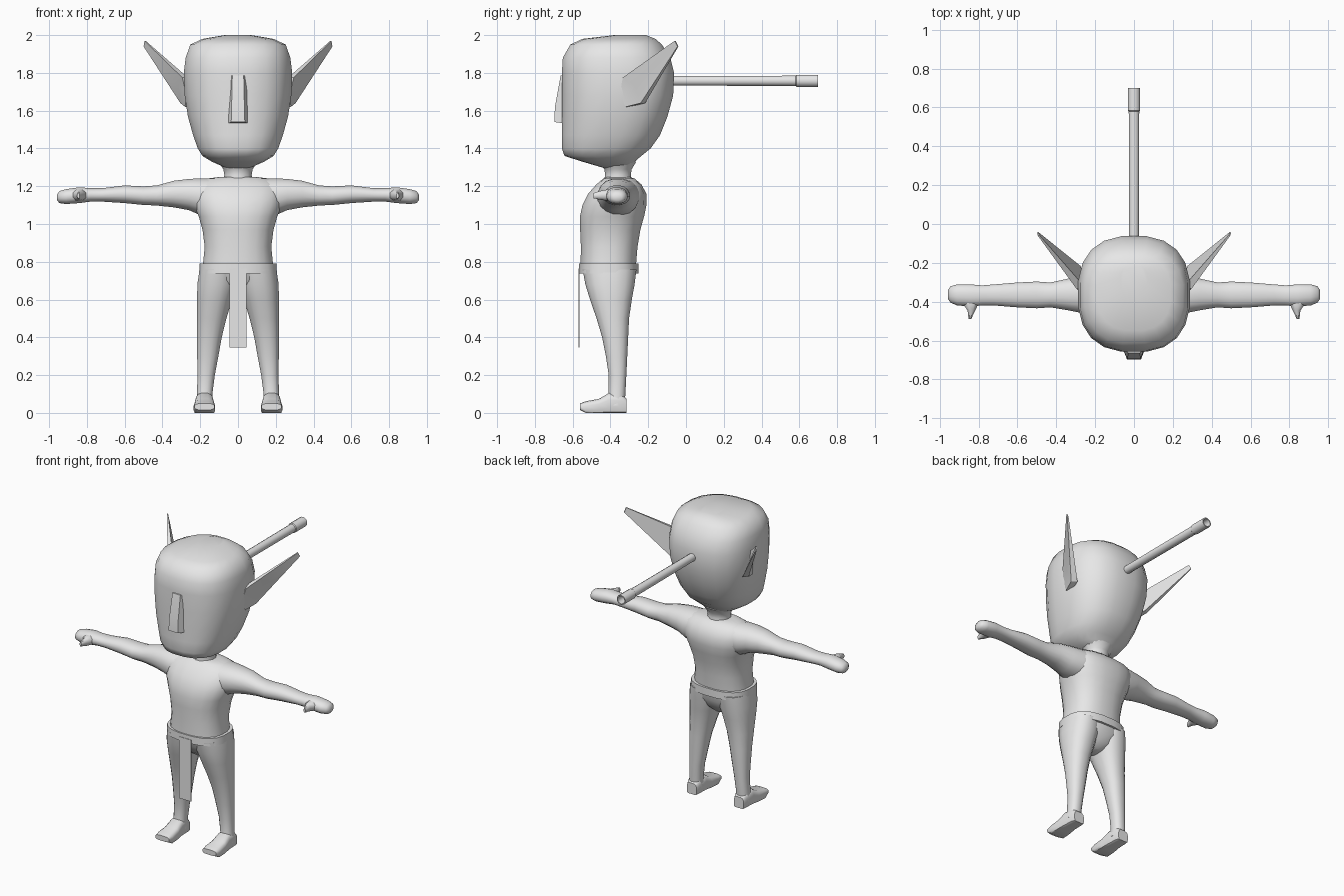
import bpy, bmesh, math
from mathutils import Vector

grey = bpy.data.materials.new("plain_grey")
grey.diffuse_color = (0.8, 0.8, 0.8, 1)


def finish(name, bm, angle=45):
    bmesh.ops.recalc_face_normals(bm, faces=bm.faces[:])
    me = bpy.data.meshes.new(name)
    bm.to_mesh(me)
    bm.free()
    ob = bpy.data.objects.new(name, me)
    bpy.context.collection.objects.link(ob)
    me.materials.append(grey)
    bpy.ops.object.select_all(action='DESELECT')
    ob.select_set(True)
    bpy.context.view_layer.objects.active = ob
    bpy.ops.object.shade_smooth_by_angle(angle=math.radians(angle))
    return ob


def loft(name, axis, sections, seg=16, power=2.0, side=1, angle=45):
    """Skin rounded rings; section = (position on axis, a0, a1, b0, b1)."""
    bm = bmesh.new()
    rings = []
    for t, a0, a1, b0, b1 in sections:
        ring = []
        for i in range(seg):
            th = 2 * math.pi * (i + 0.5) / seg
            c, s = math.cos(th), math.sin(th)
            a = (a0 + a1) / 2 + (a1 - a0) / 2 * math.copysign(abs(c) ** (2 / power), c)
            b = (b0 + b1) / 2 + (b1 - b0) / 2 * math.copysign(abs(s) ** (2 / power), s)
            p = {'x': (t, a, b), 'y': (a, t, b), 'z': (a, b, t)}[axis]
            ring.append(bm.verts.new((p[0] * side, p[1], max(p[2], 0))))
        rings.append(ring)
    for r, q in zip(rings, rings[1:]):
        for i in range(seg):
            j = (i + 1) % seg
            bm.faces.new((r[i], r[j], q[j], q[i]))
    bm.faces.new(rings[0])
    bm.faces.new(rings[-1])
    return finish(name, bm, angle)


def upright(name, rows, **kw):
    """Loft symmetric in x: row = (z, half width, front y, back y)."""
    return loft(name, 'z', [(z, -w, w, f, b) for z, w, f, b in rows], **kw)


# Head, neck, torso and belt
upright("head", [
    (1.295, .06, -.43, -.30), (1.33, .14, -.55, -.27), (1.36, .19, -.645, -.235),
    (1.40, .215, -.66, -.185), (1.47, .24, -.66, -.135), (1.57, .268, -.66, -.095),
    (1.68, .285, -.66, -.065), (1.80, .29, -.66, -.06), (1.88, .28, -.655, -.08),
    (1.95, .255, -.615, -.125), (1.98, .19, -.55, -.16), (2.0, .07, -.38, -.21)],
    seg=20, power=2.5, angle=60)
upright("neck", [(1.22, .08, -.44, -.28), (1.26, .075, -.43, -.29),
                 (1.29, .08, -.435, -.285), (1.33, .11, -.46, -.26)], seg=12)
upright("torso", [
    (.76, .19, -.56, -.265), (.88, .178, -.558, -.255), (.97, .19, -.562, -.24),
    (1.04, .21, -.563, -.22), (1.10, .235, -.55, -.208), (1.16, .24, -.52, -.208),
    (1.21, .225, -.475, -.235), (1.24, .17, -.44, -.27), (1.25, .09, -.42, -.30)],
    seg=20, power=2.4, angle=60)
upright("belt", [(.738, .208, -.568, -.25), (.79, .205, -.568, -.25)], seg=20, power=2.6)
upright("hips", [(.60, .03, -.44, -.34), (.64, .12, -.49, -.30),
                 (.70, .19, -.53, -.27), (.76, .195, -.55, -.26)], power=2.4)

# Hanging cloth strip
bm = bmesh.new()
bmesh.ops.create_cube(bm, size=1)
for v in bm.verts:
    v.co = (v.co.x * .09, v.co.y * .005 - .567, v.co.z * .42 + .555)
finish("front_cloth", bm)

# Nose wedge: wide base, narrow raised ridge
bm = bmesh.new()
base = [bm.verts.new(p) for p in
        ((-.062, -.63, 1.53), (.062, -.63, 1.53), (.055, -.63, 1.79), (-.055, -.63, 1.79))]
ridge = [bm.verts.new(p) for p in
         ((-.036, -.697, 1.54), (.036, -.697, 1.54), (.034, -.694, 1.62),
          (.03, -.664, 1.785), (-.03, -.664, 1.785), (-.034, -.694, 1.62))]
b, r = base, ridge
for f in ((b[0], b[1], r[1], r[0]), (b[1], b[2], r[3], r[2], r[1]), (b[2], b[3], r[4], r[3]),
          (b[3], b[0], r[0], r[5], r[4]), (r[0], r[1], r[2], r[5]), (r[5], r[2], r[3], r[4]),
          (b[3], b[2], b[1], b[0])):
    bm.faces.new(f)
finish("nose", bm, 25)

# Rod out of the back of the head, with a wider hollow tip
rod = [(-.15, .026), (.58, .028), (.585, .033), (.70, .033), (.70, .026), (.62, .024)]
loft("rod", 'y', [(y, -q, q, 1.758 - q, 1.758 + q) for y, q in rod], seg=12, angle=40)


def ear(side, label):
    """Pointed leaf with a dished front and a thicker root."""
    bm = bmesh.new()
    rim = [(.295, -.335, 1.775), (.275, -.35, 1.69), (.28, -.32, 1.62),
           (.305, -.24, 1.64), (.50, -.045, 1.94), (.495, -.06, 1.97)]
    front = [bm.verts.new((x * side, y, z)) for x, y, z in rim]
    back = []
    for x, y, z in rim:
        d = .006 if x > .4 else .03
        back.append(bm.verts.new(((x - d) * side, y + d * .8, z)))
    dish = bm.verts.new((.315 * side, -.27, 1.73))
    for i in range(6):
        j = (i + 1) % 6
        bm.faces.new((front[i], front[j], dish))
        bm.faces.new((front[j], front[i], back[i], back[j]))
    bm.faces.new(back)
    finish(label + "_ear", bm, 20)


for side, label in ((1, "right"), (-1, "left")):
    ear(side, label)
    # Arm with mitten hand
    loft(label + "_arm", 'x', [
        (.12, -.47, -.24, 1.06, 1.243), (.20, -.47, -.25, 1.045, 1.243),
        (.26, -.462, -.265, 1.072, 1.24), (.34, -.445, -.28, 1.087, 1.23),
        (.43, -.43, -.30, 1.097, 1.205), (.50, -.435, -.295, 1.10, 1.20),
        (.60, -.43, -.30, 1.11, 1.205), (.72, -.42, -.31, 1.118, 1.19),
        (.78, -.42, -.315, 1.118, 1.19), (.84, -.425, -.31, 1.11, 1.195),
        (.91, -.42, -.31, 1.105, 1.185), (.945, -.405, -.32, 1.11, 1.175),
        (.958, -.385, -.34, 1.125, 1.155)], power=2.2, side=side, angle=60)
    loft(label + "_thumb", 'y', [
        (-.37, .79, .89, 1.12, 1.18), (-.415, .80, .88, 1.12, 1.185),
        (-.445, .815, .858, 1.125, 1.18), (-.49, .838, .852, 1.135, 1.165)],
        seg=8, side=side)
    # Leg
    loft(label + "_leg", 'z', [
        (.04, .13, .225, -.42, -.325), (.10, .135, .218, -.41, -.32),
        (.20, .122, .215, -.41, -.315), (.30, .103, .217, -.425, -.31),
        (.40, .085, .218, -.445, -.305), (.50, .06, .218, -.475, -.30),
        (.60, .03, .218, -.51, -.285), (.68, .005, .217, -.535, -.27),
        (.76, 0, .205, -.55, -.26)], power=2.3, side=side, angle=60)
    # Flat-soled foot
    loft(label + "_foot", 'y', [
        (-.315, .14, .215, -.01, .075), (-.34, .133, .222, -.012, .10),
        (-.41, .13, .226, -.012, .105), (-.46, .124, .232, -.012, .075),
        (-.53, .12, .235, -.012, .062), (-.562, .125, .23, .015, .05)],
        power=3.2, side=side)
